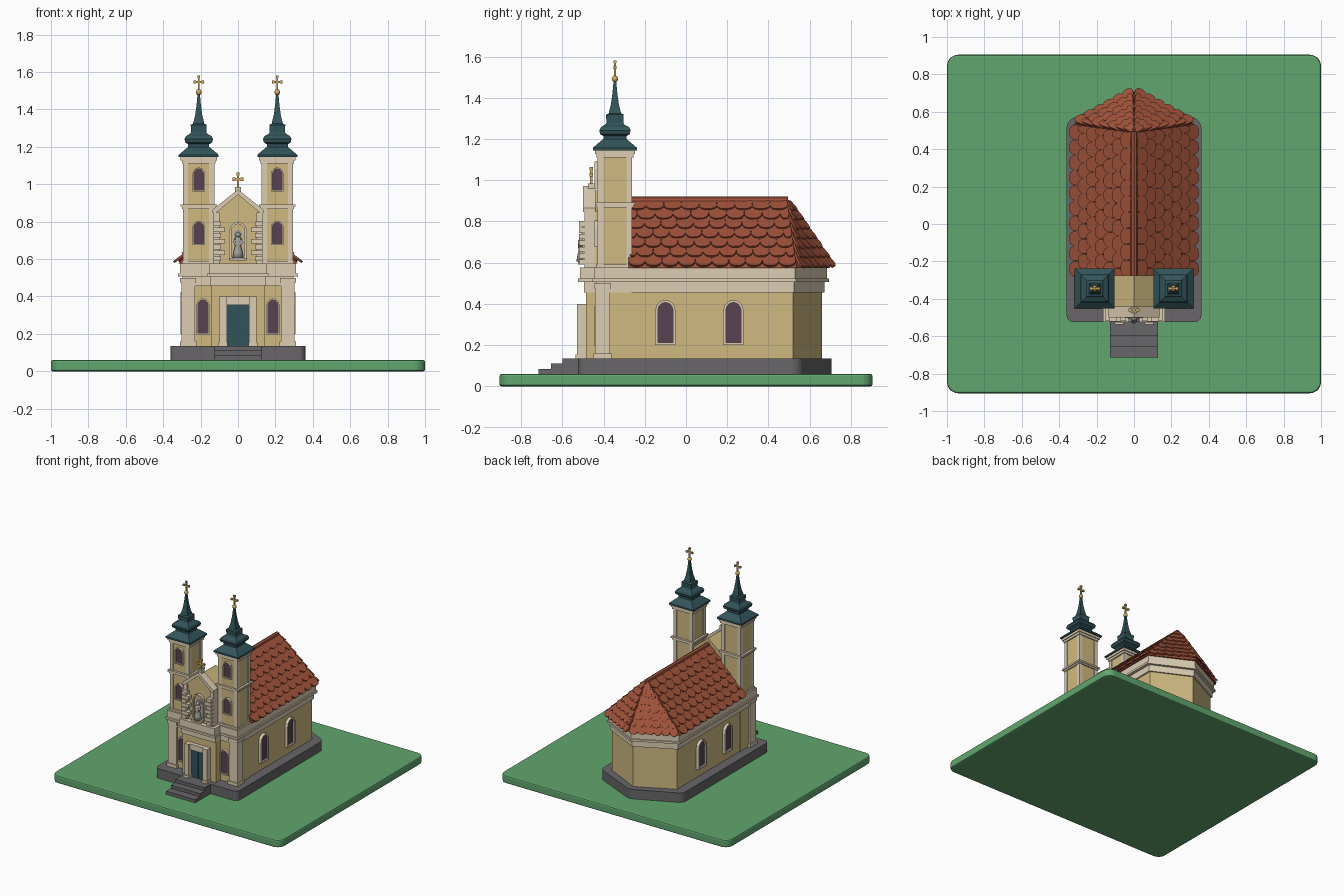
import bpy, bmesh, math
from mathutils import Vector as V

if "Cube" in bpy.data.objects:
    bpy.data.objects.remove(bpy.data.objects["Cube"])

def mat(name, r, g, b):
    m = bpy.data.materials.new(name)
    m.diffuse_color = [((c / 255 + .055) / 1.055) ** 2.4 for c in (r, g, b)] + [1]
    m.use_nodes = True
    m.node_tree.nodes["Principled BSDF"].inputs["Base Color"].default_value = m.diffuse_color
    return m

GREEN, STONE = mat("grass", 97, 166, 111), mat("stone", 104, 102, 104)
WALL, CREAM = mat("plaster", 208, 186, 130), mat("trim", 220, 206, 180)
TEAL, TILE = mat("copper", 50, 84, 90), mat("tile", 160, 82, 58)
PANE, GOLD, STATUE = mat("pane", 88, 68, 82), mat("gold", 208, 172, 98), mat("statue", 165, 165, 162)

def finish(name, bm, m, smooth=False):
    bmesh.ops.recalc_face_normals(bm, faces=bm.faces)
    me = bpy.data.meshes.new(name)
    bm.to_mesh(me); bm.free()
    me.materials.append(m)
    ob = bpy.data.objects.new(name, me)
    bpy.context.collection.objects.link(ob)
    if smooth:
        me.shade_smooth()
    return ob

def place(p, a, axis):
    # outline (p0, p1) lies across the extrusion axis
    return {'Z': (p[0], p[1], a), 'Y': (p[0], a, p[1]), 'X': (a, p[0], p[1])}[axis]

def prism(name, pts, a0, a1, m, axis='Z', round_r=0):
    bm = bmesh.new()
    lo = [bm.verts.new(place(p, a0, axis)) for p in pts]
    hi = [bm.verts.new(place(p, a1, axis)) for p in pts]
    bm.faces.new(lo); bm.faces.new(hi)
    n = len(pts)
    for i in range(n):
        bm.faces.new((lo[i], lo[(i + 1) % n], hi[(i + 1) % n], hi[i]))
    if round_r:
        es = [e for e in bm.edges if abs(e.verts[0].co.z - e.verts[1].co.z) > 1e-4]
        bmesh.ops.bevel(bm, geom=es, offset=round_r, segments=5, profile=.5, affect='EDGES')
    return finish(name, bm, m)

def box(name, x0, x1, y0, y1, z0, z1, m):
    return prism(name, [(x0, y0), (x1, y0), (x1, y1), (x0, y1)], z0, z1, m)

def sqbox(name, cx, cy, h, z0, z1, m):
    return box(name, cx - h, cx + h, cy - h, cy + h, z0, z1, m)

def lathe(name, prof, cx, cy, m, n=16, smooth=True):
    bm = bmesh.new()
    k = math.sqrt(2) if n == 4 else 1
    rings = [[bm.verts.new((cx + r * k * math.cos(2 * math.pi * (i + .5) / n),
                            cy + r * k * math.sin(2 * math.pi * (i + .5) / n), z)) for i in range(n)] for r, z in prof]
    for a, b in zip(rings, rings[1:]):
        for i in range(n):
            bm.faces.new((a[i], a[(i + 1) % n], b[(i + 1) % n], b[i]))
    bm.faces.new(rings[0]); bm.faces.new(rings[-1])
    return finish(name, bm, m, smooth)

def ball(name, x, y, z, r, m):
    prof = [(r * math.sin(math.pi * i / 8) + 1e-4, z - r * math.cos(math.pi * i / 8)) for i in range(9)]
    return lathe(name, prof, x, y, m, 12)

def arch(c, w, z0, z1):
    rise = w * 1.1
    top = [(c + w * math.cos(math.pi * i / 6), z1 - rise + rise * math.sin(math.pi * i / 6)) for i in range(7)]
    return [(c - w, z0), (c + w, z0)] + top

def arched(name, c, w, z0, z1, a, out, t, axis, inner=PANE):
    # frame ring plus recessed pane; a = wall plane, out = +1/-1 outward
    bm = bmesh.new()
    o, i = arch(c, w, z0, z1), arch(c, w - t, z0 + t, z1 - t)
    loops = [[bm.verts.new(place(p, d, axis)) for p in pts]
             for pts, d in ((o, a - .005 * out), (o, a + .02 * out), (i, a + .02 * out), (i, a - .005 * out))]
    n = len(o)
    for k in range(4):
        A, B = loops[k], loops[(k + 1) % 4]
        for j in range(n):
            bm.faces.new((A[j], A[(j + 1) % n], B[(j + 1) % n], B[j]))
    finish(name + "_frame", bm, CREAM)
    prism(name + "_pane", i, a - .005 * out, a + .008 * out, inner, axis)

def cross(name, x, y, z0, z1, w, t):
    zb = z0 + (z1 - z0) * .62
    box(name + "_post", x - t, x + t, y - t, y + t, z0, z1, GOLD)
    box(name + "_bar", x - w, x + w, y - t * .9, y + t * .9, zb - t, zb + t, GOLD)
    for px, pz in ((x - w, zb), (x + w, zb), (x, z1)):
        sqbox(name + "_tip", px, y, t * 1.4, pz - t * 1.4, pz + t * 1.4, GOLD)

def outline(d, yf):
    h = .285 + d
    return [(-h, yf), (h, yf), (h, .52 + d * .4), (0, .66 + d), (-h, .52 + d * .4)]

# ground, plinth and steps
g = prism("ground", [(-1, -.905), (1, -.905), (1, .905), (-1, .905)], 0, .06, GREEN, round_r=.06)
bv = g.modifiers.new("edge", 'BEVEL'); bv.width = .01; bv.segments = 2; bv.limit_method = 'ANGLE'; bv.angle_limit = 1
h = .36
prism("plinth", [(-h, -.524), (h, -.524), (h, .55), (0, .715), (-h, .55)], .05, .135, STONE, round_r=.035)
for i, y in enumerate((-.715, -.655, -.6)):
    box("step", -.127, .127, y, -.5, .05, .085 + .025 * i, STONE)

# nave walls, frieze and cornice
prism("nave_wall", outline(0, -.4), .13, .575, WALL)
prism("frieze", outline(.012, -.435), .455, .506, CREAM)
prism("cornice_lip", outline(.035, -.455), .506, .522, CREAM)
prism("cornice", outline(.025, -.447), .522, .576, CREAM)
for s in (-1, 1):
    for y in (-.1, .23):
        arched("side_window", y, .05, .2, .42, s * .288, s, .013, 'X')

# projecting centre of the facade with door
box("centre_wall", -.145, .145, -.484, -.3, .13, .5, WALL)
box("centre_frieze", -.15, .15, -.495, -.3, .455, .506, CREAM)
box("centre_lip", -.165, .165, -.525, -.3, .506, .522, CREAM)
box("centre_cornice", -.155, .155, -.515, -.3, .522, .576, CREAM)
box("door", -.065, .065, -.497, -.47, .135, .36, TEAL)
box("door_split", -.002, .002, -.5, -.47, .135, .36, TEAL)
box("door_lintel", -.06, .06, -.515, -.47, .355, .4, CREAM)
for s in (-1, 1):
    a, b = sorted((s * .06, s * .098))
    box("door_pillar", a, b, -.53, -.47, .135, .4, CREAM)
    box("door_pillar_base", a - .005, b + .005, -.537, -.47, .135, .155, CREAM)

# gable with raking trim, quoins and top cross
prism("gable", [(-.125, .57), (.125, .57), (.125, .85), (0, .95), (-.125, .85)], -.48, -.275, WALL, 'Y')
for s in (-1, 1):
    prism("gable_trim", [(s * .135, .845), (s * .135, .865), (0, .972), (0, .945), (s * .12, .845)], -.5, -.44, CREAM, 'Y')
    a, b = sorted((s * .1, s * .13))
    box("gable_side", a, b, -.492, -.44, .575, .85, CREAM)
    for i in range(7):
        a, b = sorted((s * (.07 if i % 2 else .09), s * .13))
        box("quoin", a, b, -.52, -.47, .59 + i * .031, .615 + i * .031, CREAM)
sqbox("cross_foot", 0, -.46, .016, .955, .985, CREAM)
cross("gable_cross", 0, -.46, .98, 1.055, .022, .006)

# niche and statue
arched("niche", 0, .048, .6, .8, -.482, -1, .012, 'Y', WALL)
box("niche_shelf", -.045, .045, -.525, -.47, .592, .606, CREAM)
lathe("statue_robe", [(.03, .606), (.024, .64), (.017, .67), (.023, .70), (.015, .715), (.006, .72)], 0, -.503, STATUE, 12)
ball("statue_head", 0, -.503, .73, .014, STATUE)
prism("statue_halo", [(.024 * math.cos(i * math.pi / 6), .732 + .024 * math.sin(i * math.pi / 6)) for i in range(12)],
      -.496, -.49, STATUE, 'Y')
for s in (-1, 1):
    prism("statue_arm", [(s * .014, .71), (s * .03, .69), (s * .008, .668), (s * .005, .68), (s * .014, .69)], -.525, -.505, STATUE, 'Y')

# twin towers
SPIRE = [(.107, 1.145), (.107, 1.157), (.078, 1.182), (.056, 1.2), (.056, 1.214), (.072, 1.224), (.076, 1.242),
         (.068, 1.258), (.046, 1.27), (.041, 1.278), (.043, 1.318), (.03, 1.324), (.019, 1.37), (.012, 1.42), (.006, 1.485)]
for s in (-1, 1):
    cx, cy = s * .21, -.345
    sqbox("tower", cx, cy, .08, .13, 1.14, WALL)
    for dx in (-1, 1):
        for dy in (-1, 1):
            sqbox("tower_corner", cx + dx * .07, cy + dy * .07, .014, .57, 1.13, CREAM)
    for hh, z0, z1 in ((.09, .575, .59), (.09, .868, .88), (.097, .88, .893), (.09, 1.11, 1.127), (.097, 1.127, 1.146)):
        sqbox("tower_band", cx, cy, hh, z0, z1, CREAM)
    for z in (.675, .96):
        arched("tower_window", cx, .034, z, z + .13, -.425, -1, .008, 'Y')
    arched("lower_window", s * .187, .036, .195, .39, -.425, -1, .009, 'Y')
    # corner pilaster of the ground storey
    px, py = s * .267, -.405
    sqbox("pilaster", px, py, .036, .135, .5, CREAM)
    sqbox("pilaster_base", px, py, .044, .135, .16, CREAM)
    sqbox("pilaster_cap", px, py, .042, .475, .5, CREAM)
    lathe("spire", SPIRE, cx, cy, TEAL, 4, False)
    ball("spire_ball", cx, cy, 1.492, .016, GOLD)
    cross("spire_cross", cx, cy, 1.5, 1.575, .022, .005)

# roof core
E, ZE, ZR = .32, .575, .895
bm = bmesh.new()
c = [bm.verts.new(p) for p in ((-E, -.28, ZE), (E, -.28, ZE), (E, .535, ZE), (0, .7, ZE), (-E, .535, ZE), (0, -.28, ZR), (0, .49, ZR))]
for f in ((0, 1, 2, 3, 4), (0, 1, 5), (1, 2, 6, 5), (0, 4, 6, 5), (2, 3, 6), (4, 3, 6)):
    bm.faces.new([c[i] for i in f])
finish("roof_core", bm, TILE)

# overlapping scale tiles
SCALE = [(-.5, 1), (-.5, .3), (-.38, .1), (-.18, 0), (.18, 0), (.38, .1), (.5, .3), (.5, 1)]

def tiles(bm, A, B, C, D, pitch, rows=7):
    n = (B - A).cross(D - A).normalized()
    n = n if n.z > 0 else -n
    for r in range(rows):
        t = r / rows - .02
        P, Q = A.lerp(D, t), B.lerp(C, t)
        cols = max(2, round((Q - P).length / pitch))
        odd = r % 2
        for i in range(cols + odd):
            a0 = max(0, (i - .5 * odd) / cols)
            a1 = min(1, (i + 1 - .5 * odd) / cols)
            o, top = P.lerp(Q, (a0 + a1) / 2), D.lerp(C, (a0 + a1) / 2)
            v = (top - o).normalized()
            u = v.cross(n)
            w = (Q - P).length * (a1 - a0) * .98
            L = min((top - o).length, (top - o).length / (rows - r) * 1.5)
            lo, hi = [], []
            for a, b in SCALE:
                p = o + u * a * w + v * b * L + n * (.002 + .014 * (1 - b))
                lo.append(bm.verts.new(p)); hi.append(bm.verts.new(p + n * .012))
            bm.faces.new(lo); bm.faces.new(hi)
            for k in range(8):
                j = (k + 1) % 8
                bm.faces.new((lo[k], lo[j], hi[j], hi[k]))

bm = bmesh.new()
apex = V((0, .49, ZR))
for s in (-1, 1):
    corner = V((s * E, .535, ZE))
    tiles(bm, V((s * E, -.28, ZE)), corner, apex, V((0, -.28, ZR)), .083)
    tiles(bm, corner, V((0, .712, ZE)), apex, apex, .062)
finish("roof_tiles", bm, TILE)
prism("ridge_cap", [(-.02, .89), (.02, .89), (.014, .913), (0, .92), (-.014, .913)], -.28, .495, TILE, 'Y')
